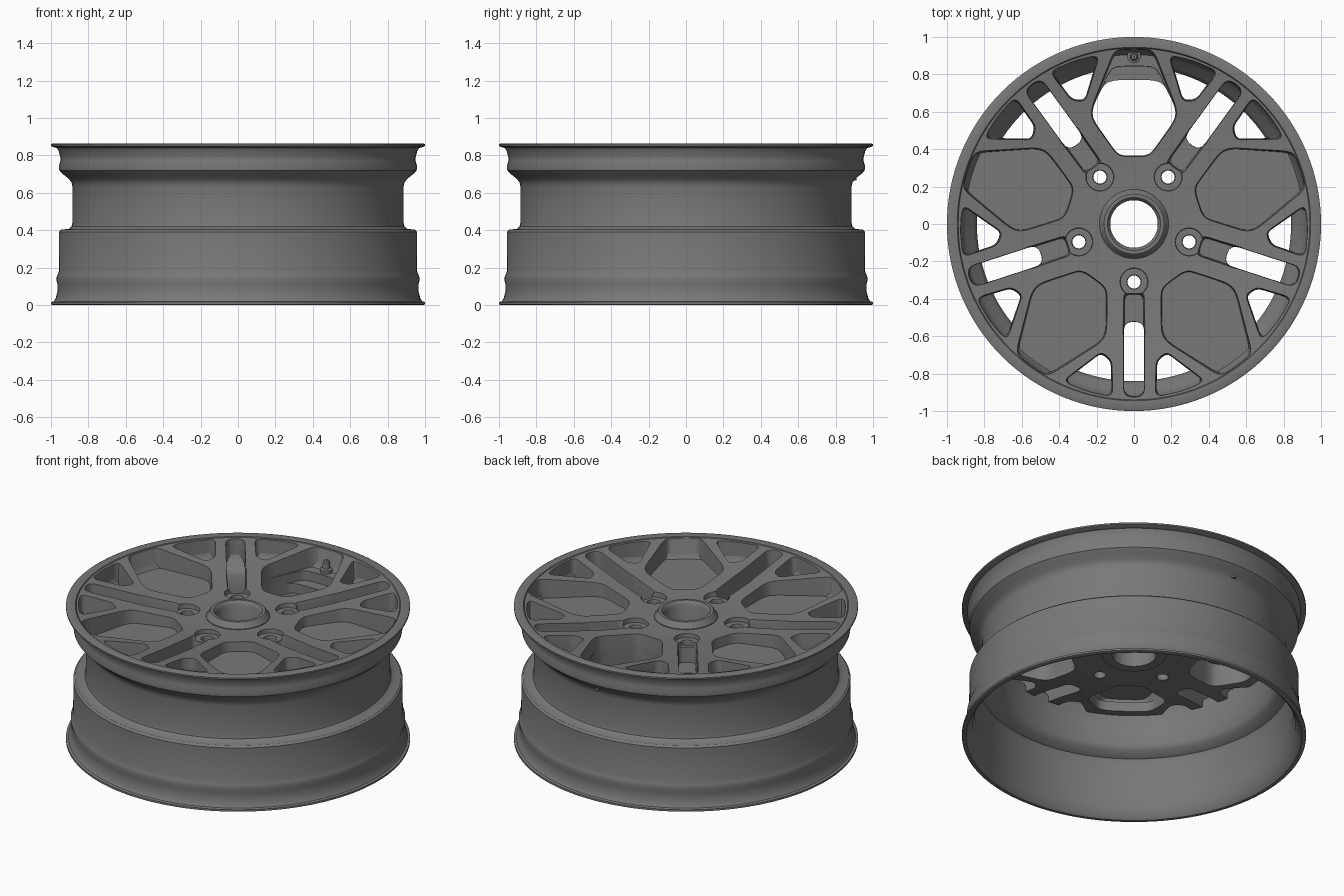
import bpy, bmesh, math
from mathutils import Vector

cube = bpy.data.objects.get("Cube")
if cube:
    bpy.data.objects.remove(cube, do_unlink=True)

# Single painted metal colour
metal = bpy.data.materials.new("dark grey metal")
metal.use_nodes = True
colour = (0.19, 0.19, 0.19, 1)
metal.diffuse_color = colour
for node in metal.node_tree.nodes:
    if node.type == 'BSDF_PRINCIPLED':
        node.inputs["Base Color"].default_value = colour

FIFTH = math.tau / 5
SPOKES = [math.radians(270) + i * FIFTH for i in range(5)]
WINDOWS = [math.radians(90) + i * FIFTH for i in range(5)]


def make_object(name, bm):
    bmesh.ops.recalc_face_normals(bm, faces=bm.faces)
    mesh = bpy.data.meshes.new(name)
    bm.to_mesh(mesh)
    bm.free()
    mesh.materials.append(metal)
    obj = bpy.data.objects.new(name, mesh)
    bpy.context.scene.collection.objects.link(obj)
    return obj


def smooth(obj, angle=35):
    bpy.ops.object.select_all(action='DESELECT')
    obj.select_set(True)
    bpy.context.view_layer.objects.active = obj
    bpy.ops.object.shade_smooth_by_angle(angle=math.radians(angle))


def loft(bm, rings, closed=False):
    """Skin a list of equal loops of points; cap the ends unless closed."""
    loops = [[bm.verts.new(p) for p in ring] for ring in rings]
    pairs = list(zip(loops, loops[1:]))
    if closed:
        pairs.append((loops[-1], loops[0]))
    for a, b in pairs:
        n = len(a)
        for i in range(n):
            j = (i + 1) % n
            bm.faces.new((a[i], a[j], b[j], b[i]))
    if not closed:
        bm.faces.new(loops[0])
        bm.faces.new(loops[-1])


def lathe(name, profile, segments=128, centre=(0, 0)):
    """Turn a closed (radius, height) profile around a vertical axis."""
    bm = bmesh.new()
    turn = [math.tau * i / segments for i in range(segments)]
    loft(bm, [[(centre[0] + r * math.cos(t), centre[1] + r * math.sin(t), z)
               for t in turn] for r, z in profile], closed=True)
    return make_object(name, bm)


def rounded(points, radius, steps=5):
    """Round every corner of a polygon."""
    pts = [Vector(p) for p in points]
    out = []
    for i, p in enumerate(pts):
        a, b = pts[i - 1] - p, pts[(i + 1) % len(pts)] - p
        start = p + a.normalized() * min(radius, 0.45 * a.length)
        end = p + b.normalized() * min(radius, 0.45 * b.length)
        for s in range(steps):
            t = s / (steps - 1)
            out.append(start * (1 - t) ** 2 + p * 2 * t * (1 - t) + end * t * t)
    return out


def circle(radius, distance, n=32):
    return [Vector((radius * math.cos(math.tau * i / n),
                    distance + radius * math.sin(math.tau * i / n))) for i in range(n)]


def mirrored(half):
    return half + [(-w, r) for w, r in reversed(half)]


def cut(target, outlines, layers, angles):
    """Cut (sideways, radial) outlines, scaled at each (height, scale) layer, at every angle."""
    bm = bmesh.new()
    for angle in angles:
        c, s = math.cos(angle), math.sin(angle)
        for outline in outlines:
            mid = sum(outline, Vector((0, 0))) / len(outline)
            rings = []
            for z, scale in layers:
                flat = [mid + (p - mid) * scale for p in outline]
                rings.append([(p.y * c - p.x * s, p.y * s + p.x * c, z) for p in flat])
            loft(bm, rings)
    cutter = make_object("cutter", bm)
    cutter.hide_render = True
    mod = target.modifiers.new("cut", 'BOOLEAN')
    mod.operation = 'DIFFERENCE'
    mod.solver = 'EXACT'
    mod.object = cutter
    graph = bpy.context.evaluated_depsgraph_get()
    result = bpy.data.meshes.new_from_object(target.evaluated_get(graph))
    target.modifiers.clear()
    target.data = result
    bpy.data.objects.remove(cutter, do_unlink=True)


# Barrel with flanges, bead seats and drop centre: outside going down, inside going up
barrel = lathe("rim_barrel", [
    (0.99, 0.865), (1, 0.86), (1, 0.85), (0.99, 0.845), (0.968, 0.84), (0.957, 0.82),
    (0.95, 0.79), (0.95, 0.77), (0.958, 0.74), (0.955, 0.72), (0.93, 0.695),
    (0.905, 0.675), (0.89, 0.655), (0.885, 0.63), (0.885, 0.44), (0.89, 0.42),
    (0.905, 0.408), (0.945, 0.403), (0.957, 0.392), (0.958, 0.18), (0.966, 0.16),
    (0.972, 0.14), (0.965, 0.11), (0.966, 0.07), (0.975, 0.035), (0.985, 0.02),
    (1, 0.016), (1, 0.004), (0.99, 0),
    (0.975, 0), (0.96, 0.015), (0.94, 0.06), (0.925, 0.14), (0.922, 0.35),
    (0.91, 0.375), (0.86, 0.4), (0.842, 0.43), (0.84, 0.66), (0.86, 0.69),
    (0.9, 0.725), (0.925, 0.77), (0.932, 0.84), (0.945, 0.862)])
smooth(barrel)

# Dished wheel face, pierced below
face = lathe("spoke_face", [
    (0.15, 0.79), (0.25, 0.79), (0.33, 0.793), (0.42, 0.8), (0.52, 0.808), (0.62, 0.818),
    (0.72, 0.83), (0.82, 0.843), (0.9, 0.853), (0.94, 0.858),
    (0.94, 0.77), (0.91, 0.71), (0.87, 0.65), (0.84, 0.625), (0.72, 0.605), (0.6, 0.58),
    (0.45, 0.555), (0.36, 0.55), (0.15, 0.55)])

# Large windows between spokes, stepping outwards towards the face
inner = [(0.08, 0.365), (0.125, 0.425), (0.22, 0.56), (0.222, 0.62)]
steps = [
    ([(0.16, 0.75), (0.1, 0.77)], [(0.4, 1), (0.7, 1), (0.9, 1)]),
    ([(0.125, 0.83), (0.08, 0.845)], [(0.675, 0.99), (0.9, 1.01)]),
    ([(0.105, 0.91), (0.06, 0.925)], [(0.735, 1), (0.79, 1.015), (0.87, 1.045)]),
]
for outer, layers in steps:
    cut(face, [rounded(mirrored(inner + outer), 0.05)], layers, WINDOWS)

# Small triangular windows either side of every spoke
triangle = [(0.12, 0.73), (0.175, 0.685), (0.365, 0.83), (0.345, 0.855),
            (0.25, 0.892), (0.14, 0.917), (0.117, 0.9)]
pair = [rounded(triangle, 0.03), rounded([(-w, r) for w, r in triangle], 0.03)]
cut(face, pair, [(0.4, 0.94), (0.74, 0.97), (0.8, 1), (0.88, 1.05)], SPOKES)

# Spoke slots and the sunken channels that lead to the bolts
slot = rounded(mirrored([(0.055, 0.52), (0.055, 0.92)]), 0.05)
cut(face, [slot], [(0.4, 0.97), (0.79, 1), (0.88, 1.04)], SPOKES)
channel = rounded(mirrored([(0.05, 0.37), (0.052, 0.6)]), 0.03)
cut(face, [channel], [(0.67, 0.94), (0.77, 1), (0.84, 1.22)], SPOKES)

# Bolt seats and holes
cut(face, [circle(0.075, 0.31)], [(0.765, 0.97), (0.85, 1.06)], SPOKES)
cut(face, [circle(0.035, 0.31, 24)], [(0.4, 1), (0.75, 1), (0.79, 1.3)], SPOKES)
smooth(face)
weighted = face.modifiers.new("even shading", 'WEIGHTED_NORMAL')
weighted.keep_sharp = True

# Raised collar around the centre bore
collar = lathe("hub_collar", [
    (0.127, 0.545), (0.127, 0.805), (0.135, 0.82), (0.142, 0.828), (0.16, 0.828),
    (0.168, 0.822), (0.174, 0.805), (0.184, 0.795), (0.186, 0.78), (0.186, 0.545)], 96)
smooth(collar)

# Air valve through the rim at the back
valve = lathe("valve_stem", [
    (0.004, 0.665), (0.017, 0.665), (0.017, 0.73), (0.036, 0.735), (0.036, 0.755),
    (0.022, 0.76), (0.02, 0.8), (0.014, 0.806), (0.004, 0.806)], 24, (0, 0.895))
smooth(valve)
